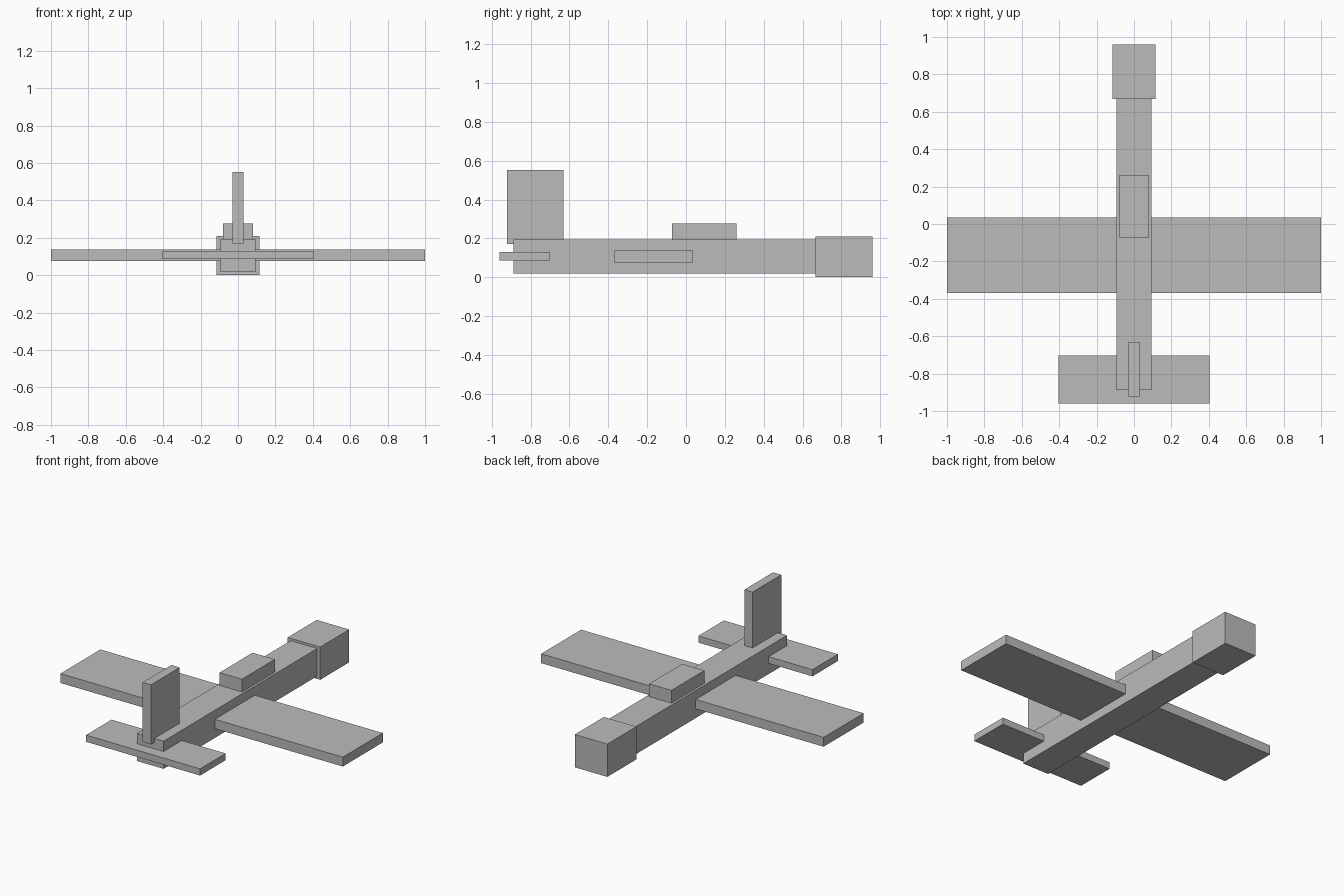
import bpy

cube = bpy.data.objects.get("Cube")
if cube:
    bpy.data.objects.remove(cube, do_unlink=True)

grey = bpy.data.materials.new("plain grey")
grey.use_nodes = True
colour = (0.5, 0.5, 0.5, 1)
grey.diffuse_color = colour
grey.node_tree.nodes["Principled BSDF"].inputs["Base Color"].default_value = colour


def block(name, half_width, y_range, z_range):
    """Box centred on x = 0, spanning the given y and z ranges."""
    (y0, y1), (z0, z1) = y_range, z_range
    bpy.ops.mesh.primitive_cube_add(size=1, location=(0, (y0 + y1) / 2, (z0 + z1) / 2))
    part = bpy.context.object
    part.name = name
    part.scale = (2 * half_width, y1 - y0, z1 - z0)
    bpy.ops.object.transform_apply(location=False, rotation=False, scale=True)
    part.data.materials.append(grey)
    return part


# Body, nose block and cockpit
block("fuselage", 0.094, (-0.887, 0.67), (0.018, 0.195))
block("nose", 0.115, (0.667, 0.96), (0, 0.21))
block("cockpit", 0.079, (-0.073, 0.26), (0.17, 0.277))

# Flying surfaces
block("main_wing", 1.0, (-0.368, 0.036), (0.077, 0.137))
block("tailplane", 0.404, (-0.96, -0.702), (0.086, 0.129))
block("tail_fin", 0.029, (-0.922, -0.631), (0.17, 0.552))
